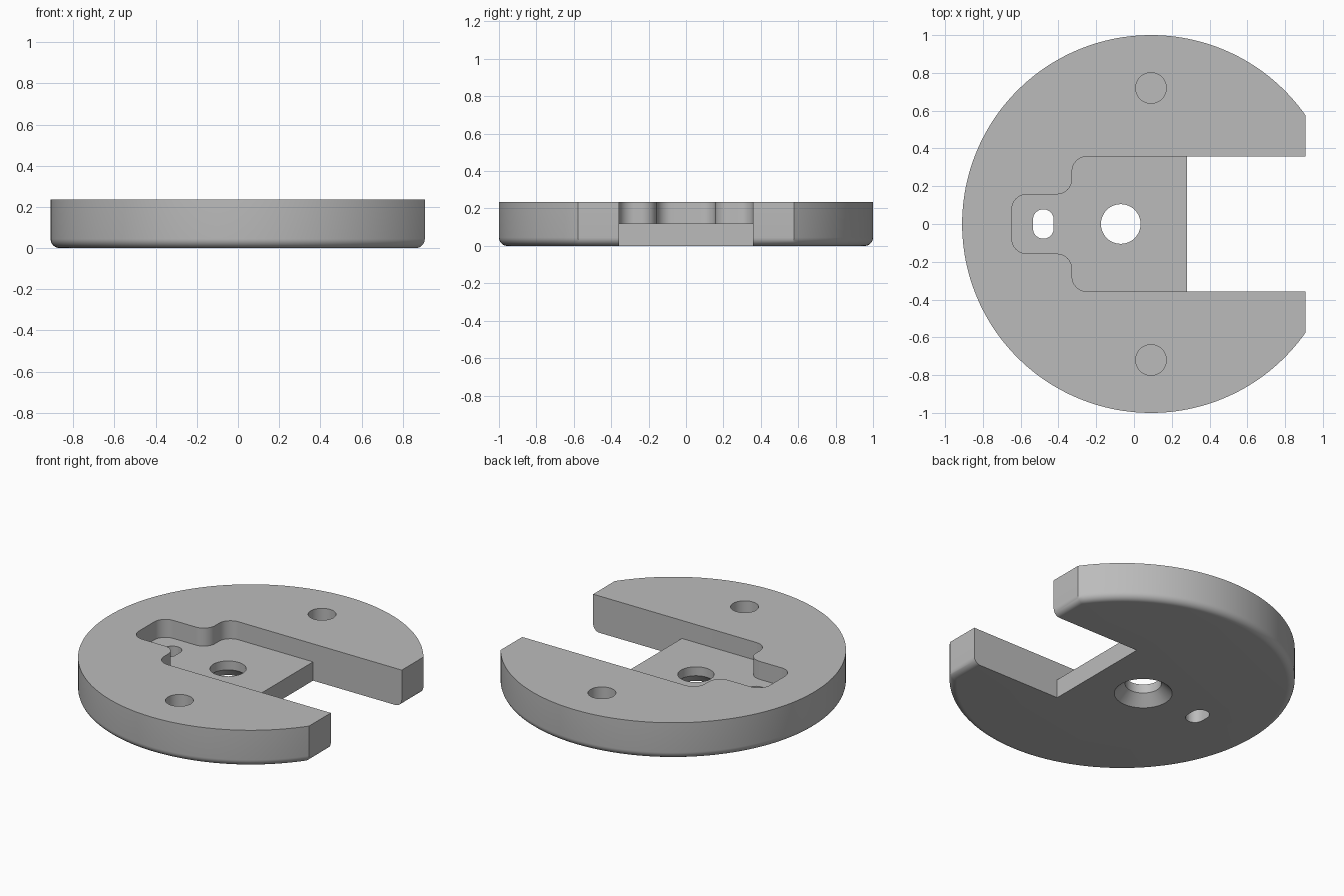
import bpy, bmesh, math
from mathutils import Vector

if "Cube" in bpy.data.objects:
    bpy.data.objects.remove(bpy.data.objects["Cube"])

H, R, CX, FLAT, FILLET = 0.235, 1.0, 0.09, 0.907, 0.045
FLOOR = 0.12


def loft(name, rings):
    """Closed solid from stacked rings of equal point count."""
    bm = bmesh.new()
    loops = [[bm.verts.new(p) for p in ring] for ring in rings]
    n = len(loops[0])
    for a, b in zip(loops, loops[1:]):
        for i in range(n):
            j = (i + 1) % n
            bm.faces.new((a[i], a[j], b[j], b[i]))
    bm.faces.new(loops[0][::-1])
    bm.faces.new(loops[-1])
    bmesh.ops.recalc_face_normals(bm, faces=bm.faces)
    me = bpy.data.meshes.new(name)
    bm.to_mesh(me)
    bm.free()
    ob = bpy.data.objects.new(name, me)
    bpy.context.collection.objects.link(ob)
    return ob


def prism(name, pts, z0, z1):
    return loft(name, [[(x, y, z) for x, y in pts] for z in (z0, z1)])


def circle(x, y, r, n=48):
    return [(x + r * math.cos(2 * math.pi * i / n), y + r * math.sin(2 * math.pi * i / n)) for i in range(n)]


def rounded(corners, steps=8):
    """Right-angled outline; each corner is (x, y, radius)."""
    out = []
    for i, (x, y, r) in enumerate(corners):
        p = Vector((x, y))
        if r == 0:
            out.append((x, y))
            continue
        u = (Vector(corners[i - 1][:2]) - p).normalized()
        v = (Vector(corners[(i + 1) % len(corners)][:2]) - p).normalized()
        for k in range(steps + 1):
            t = math.pi / 2 * k / steps
            q = p + (u + v) * r - v * r * math.cos(t) - u * r * math.sin(t)
            out.append((q.x, q.y))
    return out


def body_ring(inset, z, n=160):
    """Circle with a flat chord on its right side."""
    r = R - inset
    a = math.acos((FLAT - inset - CX) / r)
    angles = [a + (2 * math.pi - 2 * a) * i / n for i in range(n + 1)]
    return [(CX + r * math.cos(t), r * math.sin(t), z) for t in angles]


# Disc body with a rounded lower rim
rings = []
for k in range(9):
    t = math.pi / 2 * k / 8
    rings.append(body_ring(FILLET * (1 - math.sin(t)), FILLET * (1 - math.cos(t))))
rings.append(body_ring(0, H))
body = loft("slotted_disc", rings)

# Open slot, stepped pocket, and holes
half = [(0.4, 0.358, 0), (-0.328, 0.358, 0.08), (-0.328, 0.157, 0.08), (-0.647, 0.157, 0.08)]
pocket = half + [(x, -y, r) for x, y, r in reversed(half)]
oval = [(sx * 0.055 - 0.48, sy * 0.078, 0.0549) for sx, sy in ((1, 1), (-1, 1), (-1, -1), (1, -1))]
hx = -0.07
cutters = [
    prism("slot_cutter", [(0.28, -0.358), (1.2, -0.358), (1.2, 0.358), (0.28, 0.358)], -0.1, 0.4),
    prism("pocket_cutter", rounded(pocket), FLOOR, 0.4),
    prism("oval_cutter", rounded(oval), -0.1, 0.18),
    loft("countersunk_cutter", [[(x, y, z) for x, y in circle(hx, 0, r)]
                                for r, z in ((0.188, -0.02), (0.105, 0.063), (0.105, 0.18))]),
]
for s in (-1, 1):
    cutters.append(prism("blind_hole_cutter", circle(CX, s * 0.72, 0.081), 0.115, 0.4))

bpy.context.view_layer.objects.active = body
body.select_set(True)
for c in cutters:
    m = body.modifiers.new("cut", 'BOOLEAN')
    m.operation, m.solver, m.object = 'DIFFERENCE', 'EXACT', c
    bpy.ops.object.modifier_apply(modifier=m.name)
    bpy.data.objects.remove(c)

# Plain grey finish
mat = bpy.data.materials.new("grey")
mat.diffuse_color = (0.5, 0.5, 0.5, 1)
mat.use_nodes = True
mat.node_tree.nodes["Principled BSDF"].inputs["Base Color"].default_value = mat.diffuse_color
body.data.materials.clear()
body.data.materials.append(mat)
bpy.ops.object.select_all(action='DESELECT')
body.select_set(True)
bpy.ops.object.shade_smooth_by_angle(angle=math.radians(30))
